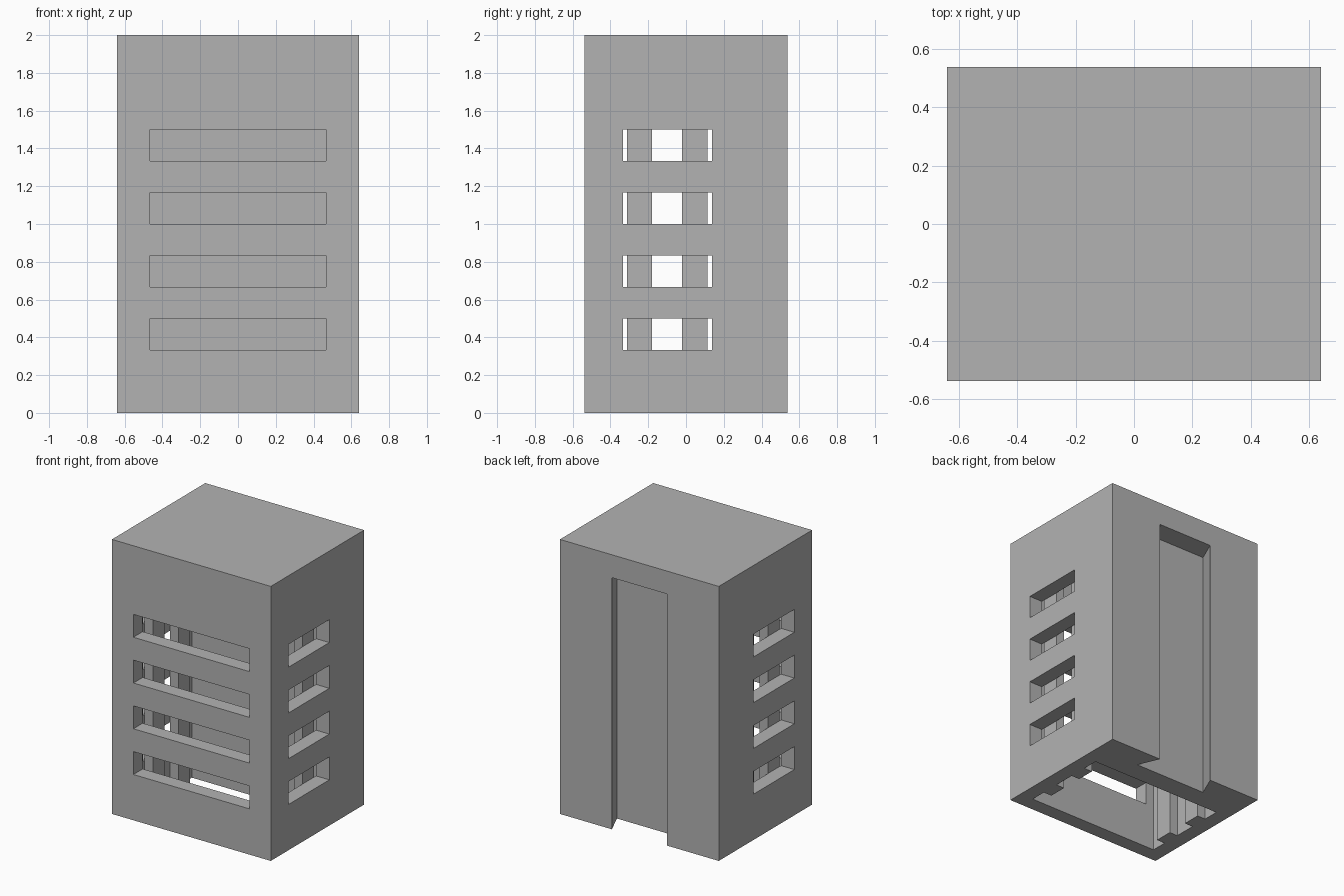
import bpy
import bmesh

HX, HY, HEIGHT = 0.64, 0.537, 2.0      # outer half sizes and height
CAV_X, CAV_FRONT, CAV_BACK, CAV_TOP = 0.533, -0.43, 0.23, 1.893

cube = bpy.data.objects.get("Cube")
if cube:
    bpy.data.objects.remove(cube, do_unlink=True)

grey = bpy.data.materials.new("plain grey")
grey.use_nodes = True
grey.diffuse_color = (0.45, 0.45, 0.45, 1)
grey.node_tree.nodes["Principled BSDF"].inputs["Base Color"].default_value = (0.45, 0.45, 0.45, 1)


def prism(name, outline, z0, z1):
    """Extrude an xy outline from z0 to z1."""
    bm = bmesh.new()
    face = bm.faces.new([bm.verts.new((x, y, z0)) for x, y in outline])
    up = bmesh.ops.extrude_face_region(bm, geom=[face])
    verts = [g for g in up["geom"] if isinstance(g, bmesh.types.BMVert)]
    bmesh.ops.translate(bm, verts=verts, vec=(0, 0, z1 - z0))
    bmesh.ops.recalc_face_normals(bm, faces=bm.faces)
    mesh = bpy.data.meshes.new(name)
    bm.to_mesh(mesh)
    bm.free()
    mesh.materials.append(grey)
    obj = bpy.data.objects.new(name, mesh)
    bpy.context.collection.objects.link(obj)
    return obj


def box(name, x0, x1, y0, y1, z0, z1):
    return prism(name, [(x0, y0), (x1, y0), (x1, y1), (x0, y1)], z0, z1)


# Outer shell
shell = box("housing_shell", -HX, HX, -HY, HY, 0, HEIGHT)

# Cutters: open-bottomed cavity, dovetail groove at the back, vent slots
cutters = [
    box("cavity_cutter", -CAV_X, CAV_X, CAV_FRONT, CAV_BACK, -0.1, CAV_TOP),
    prism("groove_cutter", [(-0.29, 0.38), (0.29, 0.38), (0.222, HY), (0.222, 0.7),
                            (-0.222, 0.7), (-0.222, HY)], -0.1, 1.833),
]
for i in range(4):
    z = (i + 1) / 3
    cutters.append(box("front_slot_cutter", -0.467, 0.467, -0.7, -0.2, z, z + 1 / 6))
    cutters.append(box("side_slot_cutter", -0.8, 0.8, -0.333, 0.137, z, z + 1 / 6))

for cutter in cutters:
    cutter.hide_render = True
    mod = shell.modifiers.new(cutter.name, "BOOLEAN")
    mod.operation = "DIFFERENCE"
    mod.solver = "EXACT"
    mod.object = cutter

# Bake the cuts and drop the cutters
bpy.context.view_layer.update()
depsgraph = bpy.context.evaluated_depsgraph_get()
cut_mesh = bpy.data.meshes.new_from_object(shell.evaluated_get(depsgraph))
shell.modifiers.clear()
shell.data = cut_mesh
for cutter in cutters:
    bpy.data.objects.remove(cutter, do_unlink=True)

# Upright ribs on the inner side walls
for side, sign in (("left", 1), ("right", -1)):
    for place, y in (("front", -0.313), ("back", -0.02)):
        x0, x1 = sorted((sign * 0.467, sign * CAV_X))
        box(f"{side}_{place}_rib", x0, x1, y, y + 0.133, 0, CAV_TOP)
